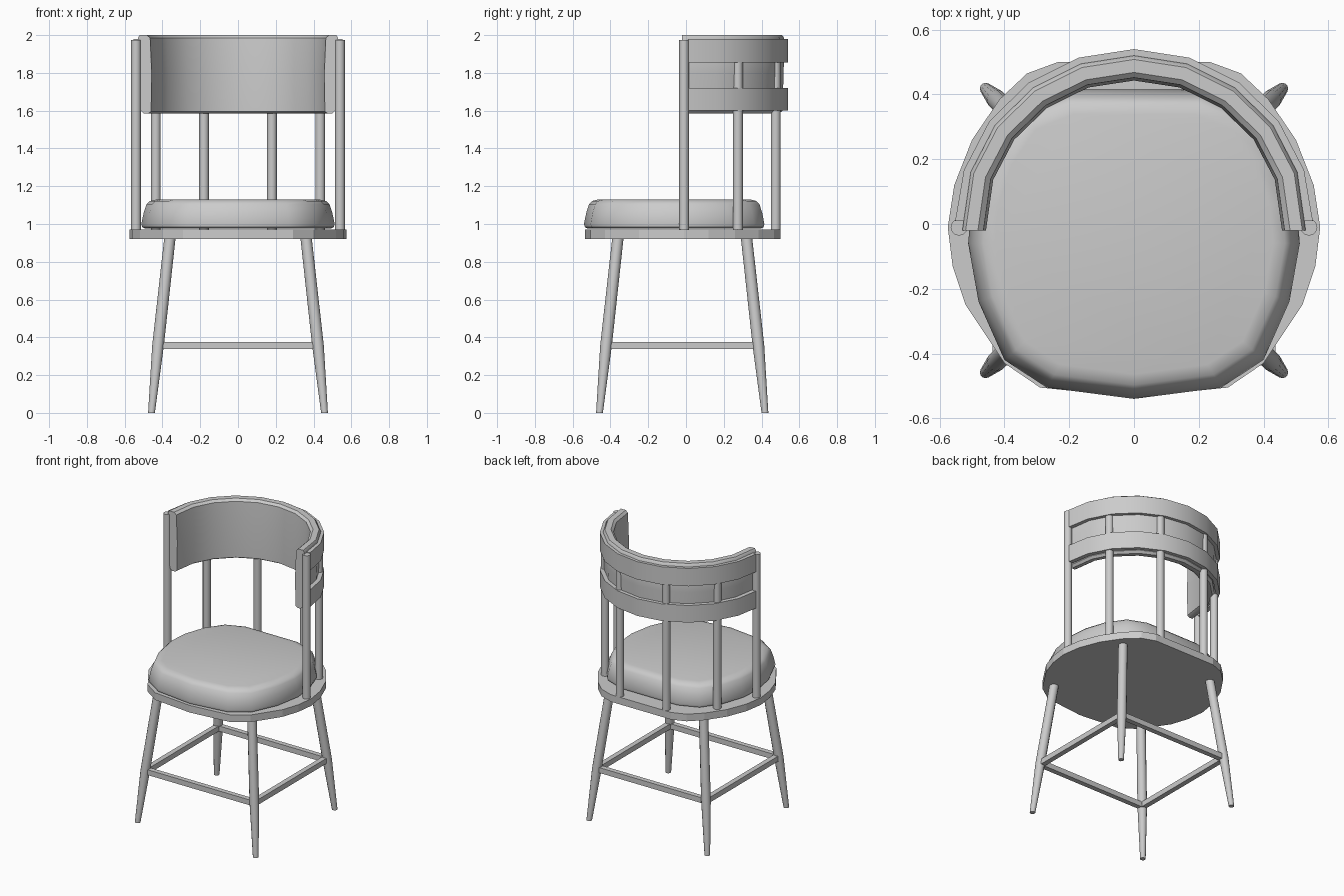
import bpy, bmesh, math
from mathutils import Vector

if "Cube" in bpy.data.objects:
    bpy.data.objects.remove(bpy.data.objects["Cube"])


def make(name, verts, faces, smooth=True):
    mesh = bpy.data.meshes.new(name)
    mesh.from_pydata(verts, [], faces)
    bm = bmesh.new()
    bm.from_mesh(mesh)
    bmesh.ops.recalc_face_normals(bm, faces=bm.faces)
    bm.to_mesh(mesh)
    bm.free()
    ob = bpy.data.objects.new(name, mesh)
    bpy.context.collection.objects.link(ob)
    if smooth:
        bpy.ops.object.select_all(action='DESELECT')
        bpy.context.view_layer.objects.active = ob
        ob.select_set(True)
        bpy.ops.object.shade_smooth_by_angle(angle=math.radians(40))
    return ob


def loft(name, rings, smooth=True):
    """Skin closed rings of equal length and cap both ends."""
    n = len(rings[0])
    verts = [p for r in rings for p in r]
    faces = [(k * n + i, k * n + (i + 1) % n, (k + 1) * n + (i + 1) % n, (k + 1) * n + i)
             for k in range(len(rings) - 1) for i in range(n)]
    faces += [tuple(range(n)), tuple(range(len(verts) - n, len(verts)))]
    return make(name, verts, faces, smooth)


def rod(name, stations, sides=12):
    """Round bar through (centre, radius) stations, rings kept level."""
    rings = [[(c[0] + r * math.cos(2 * math.pi * i / sides),
               c[1] + r * math.sin(2 * math.pi * i / sides), c[2]) for i in range(sides)]
             for c, r in stations]
    return loft(name, rings)


def mirrored(half):
    """Full outline from right half, front centre to back."""
    return half + [(-x, y) for x, y in reversed(half) if x > 0]


def sweep(name, profile, y_end, segs=10):
    """Sweep an (rx, ry, z) profile around the back half, ending at y_end."""
    rings = []
    for k in range(segs + 1):
        a = math.pi * k / segs
        rings.append([(rx * math.cos(a), y_end if k in (0, segs) else ry * math.sin(a), z)
                      for rx, ry, z in profile])
    return loft(name, rings)


# Seat plate
plate = mirrored([(0, -.535), (.29, -.505), (.40, -.43), (.52, -.25), (.56, -.13), (.575, -.01),
                  (.555, .12), (.50, .26), (.415, .385), (.33, .465), (.235, .50)])
loft("seat_plate", [[(x, y, z) for x, y in plate] for z in (.92, .97)], False)

# Cushion: tapered with a rounded top edge
cushion = mirrored([(0, -.54), (.27, -.505), (.40, -.42), (.48, -.24), (.512, -.06), (.50, .08),
                    (.45, .23), (.36, .36), (.22, .415)])
cy = -.06
layers = [(.96, .975), (.99, .983), (1.0, 1.0), (.975, 1.06), (.945, 1.105), (.91, 1.122), (.84, 1.13)]
loft("seat_cushion", [[(x * s, cy + (y - cy) * s, z) for x, y in cushion] for s, z in layers])

# Padded backrest
sweep("back_pad", [(.46, .447, 1.595), (.475, .463, 1.585), (.50, .495, 1.585), (.515, .51, 1.60),
                   (.527, .517, 1.80), (.53, .52, 1.985), (.52, .508, 2.0), (.482, .468, 2.0),
                   (.465, .452, 1.985), (.457, .443, 1.80)], -.02)

# Curved rails
for name, z0, z1 in (("lower_rail", 1.60, 1.72), ("upper_rail", 1.855, 1.98)):
    sweep(name, [(.552, .54, z0), (.552, .54, z1), (.522, .515, z1), (.522, .515, z0)], .01)

for sx, side in ((-1, "left"), (1, "right")):
    # Back posts
    for post, x, y in (("arm", .54, -.01), ("side", .435, .275), ("back", .18, .475)):
        rod(f"{side}_{post}_post", [((sx * x, y, .96), .026), ((sx * x, y, 1.975), .026)])
    # Splayed tapered legs
    for sy, end in ((-1, "front"), (1, "back")):
        rod(f"{end}_{side}_leg", [((sx * h, -.02 + sy * (h - .02), z), r)
                                  for h, z, r in ((.458, 0, .018), (.423, .36, .031), (.36, .93, .03))])


# Stretchers
def box(name, c, s):
    rings = [[(c[0] + i * s[0] / 2, c[1] + j * s[1] / 2, c[2] + k * s[2] / 2)
              for i, j in ((-1, -1), (1, -1), (1, 1), (-1, 1))] for k in (-1, 1)]
    loft(name, rings, False)


for s, side, end in ((-1, "left", "front"), (1, "right", "back")):
    box(f"{side}_stretcher", (s * .42, -.02, .357), (.035, .80, .037))
    box(f"{end}_stretcher", (0, -.02 + s * .40, .357), (.84, .035, .037))
